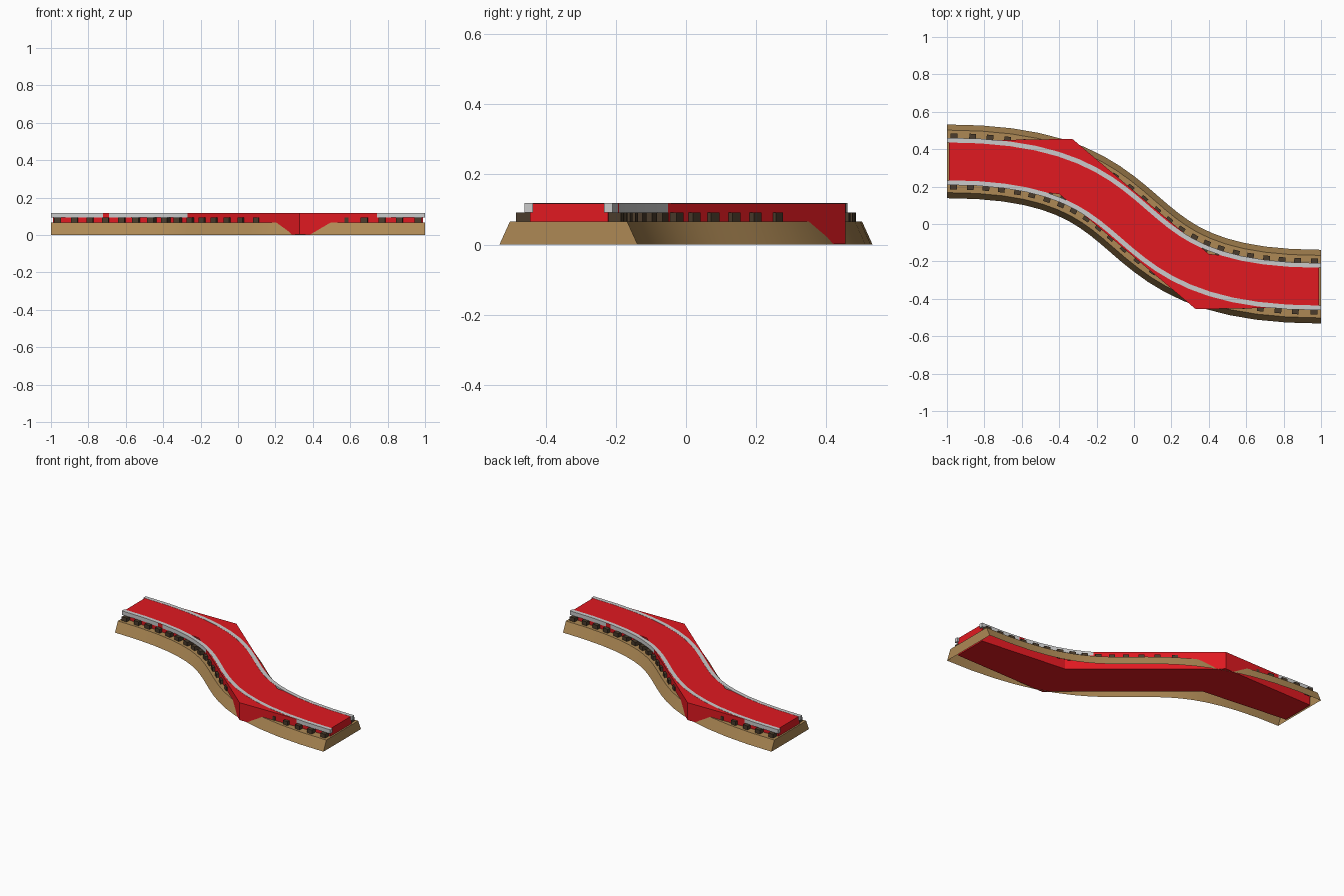
import bpy, bmesh, math
from mathutils import Vector

if "Cube" in bpy.data.objects:
    bpy.data.objects.remove(bpy.data.objects["Cube"])


def material(name, rgb):
    m = bpy.data.materials.new(name)
    m.diffuse_color = (*rgb, 1)
    m.use_nodes = True
    m.node_tree.nodes["Principled BSDF"].inputs["Base Color"].default_value = m.diffuse_color
    return m


def finish(name, bm, mat, smooth=False):
    bmesh.ops.recalc_face_normals(bm, faces=bm.faces)
    me = bpy.data.meshes.new(name)
    bm.to_mesh(me)
    bm.free()
    ob = bpy.data.objects.new(name, me)
    bpy.context.collection.objects.link(ob)
    me.materials.append(mat)
    if smooth:
        bpy.ops.object.select_all(action='DESELECT')
        ob.select_set(True)
        bpy.context.view_layer.objects.active = ob
        bpy.ops.object.shade_smooth_by_angle(angle=math.radians(30))
    return ob


# S-curve centre line: point and left-hand normal at t in 0..1
P = [Vector(p) for p in ((-1, 0.335), (0.23, 0.335), (-0.23, -0.335), (1, -0.335))]


def frame(t):
    u = 1 - t
    p = P[0]*u**3 + P[1]*3*u*u*t + P[2]*3*u*t*t + P[3]*t**3
    d = ((P[1]-P[0])*u*u + (P[2]-P[1])*2*u*t + (P[3]-P[2])*t*t).normalized()
    return p, Vector((-d.y, d.x))


def sweep(bm, profile, steps=20, closed=True):
    rings = []
    for i in range(steps + 1):
        p, n = frame(i / steps)
        rings.append([bm.verts.new((*(p + n*o), z)) for o, z in profile])
    k = len(profile)
    for a, b in zip(rings, rings[1:]):
        for j in range(k if closed else k - 1):
            m = (j + 1) % k
            bm.faces.new((a[j], a[m], b[m], b[j]))
    bm.faces.new(rings[0])
    bm.faces.new(rings[-1])


# Gravel bed, open underneath
bm = bmesh.new()
sweep(bm, [(-0.197, 0), (-0.167, 0.066), (0.167, 0.066), (0.197, 0)], closed=False)
finish("gravel_bed", bm, material("gravel", (0.42, 0.25, 0.09)), True)

# Rails
steel = material("steel", (0.6, 0.62, 0.63))
for name, c in (("left_rail", 0.1135), ("right_rail", -0.1135)):
    bm = bmesh.new()
    sweep(bm, [(c-0.0125, 0.092), (c-0.0125, 0.118), (c+0.0125, 0.118), (c+0.0125, 0.092)])
    finish(name, bm, steel, True)

# Sleepers at equal arc spacing
ts = [i / 400 for i in range(401)]
pts = [frame(t)[0] for t in ts]
dist = [0]
for a, b in zip(pts, pts[1:]):
    dist.append(dist[-1] + (b - a).length)
count = 24
bm = bmesh.new()
for i in range(count):
    target = dist[-1] * (i + 0.4 + 0.2*i/(count-1)) / count
    p, n = frame(ts[min(range(401), key=lambda k: abs(dist[k] - target))])
    d = Vector((n.y, -n.x)) * 0.018
    n = n * 0.15
    lo, hi = ([bm.verts.new((*(p + d*a + n*b), z))
               for a, b in ((-1, -1), (1, -1), (1, 1), (-1, 1))] for z in (0.06, 0.092))
    bm.faces.new(lo)
    bm.faces.new(hi)
    for j in range(4):
        m = (j + 1) % 4
        bm.faces.new((lo[j], lo[m], hi[m], hi[j]))
finish("sleepers", bm, material("wood", (0.07, 0.045, 0.025)))

# Red three-section block following the bend, point symmetric
upper = [(-0.99, 0.445), (-0.33, 0.455), (0.4, -0.16), (0.99, -0.222)]
lower = [(-x, -y) for x, y in reversed(upper)]
bm = bmesh.new()
rings = [[bm.verts.new((*q, z)) for q, z in ((a, 0.002), (a, 0.117), (b, 0.117), (b, 0.002))]
         for a, b in zip(upper, lower)]
for a, b in zip(rings, rings[1:]):
    for j in range(4):
        m = (j + 1) % 4
        bm.faces.new((a[j], a[m], b[m], b[j]))
bm.faces.new(rings[0])
bm.faces.new(rings[-1])
finish("red_block", bm, material("red", (0.75, 0.01, 0.015)))
